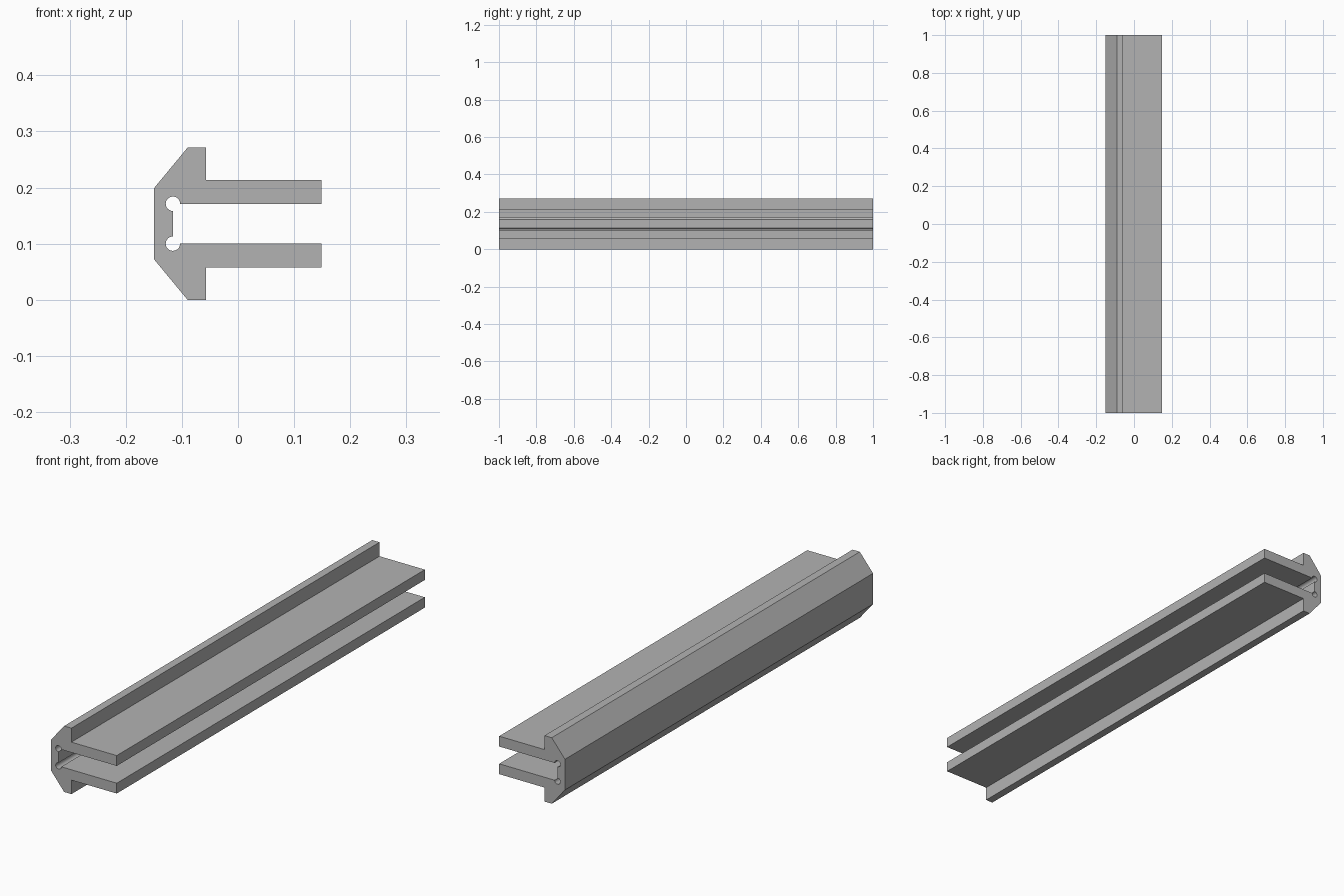
import bpy
import bmesh
from math import cos, sin, radians

cube = bpy.data.objects.get("Cube")
if cube:
    bpy.data.objects.remove(cube, do_unlink=True)

MID = 0.1355      # height of the symmetry plane
LENGTH = 2.0

# Single grey finish
grey = bpy.data.materials.new("plain_grey")
grey.use_nodes = True
colour = (0.45, 0.45, 0.45, 1)
grey.diffuse_color = colour
grey.node_tree.nodes["Principled BSDF"].inputs["Base Color"].default_value = colour

# Upper half of the section, as (x, height above the symmetry plane):
# bevelled back, upright lip, then the flange
upper = [(-0.15, 0.063), (-0.09, 0.1355), (-0.057, 0.1355),
         (-0.057, 0.078), (0.149, 0.078), (0.149, 0.0355)]

# Round relief groove in the inner corner, three quarters of a circle
cx, cz, r, steps = -0.116, 0.0355, 0.0128, 24
for i in range(steps + 1):
    a = radians(270 * i / steps)
    upper.append((cx + r * cos(a), cz + r * sin(a)))

# Mirror to the lower half and close the outline
outline = upper + [(x, -z) for x, z in reversed(upper)]

# Extrude the section along y
bm = bmesh.new()
face = bm.faces.new([bm.verts.new((x, -LENGTH / 2, MID + z)) for x, z in outline])
result = bmesh.ops.extrude_face_region(bm, geom=[face], use_keep_orig=True)
moved = [g for g in result["geom"] if isinstance(g, bmesh.types.BMVert)]
bmesh.ops.translate(bm, verts=moved, vec=(0, LENGTH, 0))
bmesh.ops.recalc_face_normals(bm, faces=bm.faces)

mesh = bpy.data.meshes.new("slotted_rail")
bm.to_mesh(mesh)
bm.free()
mesh.materials.append(grey)
rail = bpy.data.objects.new("slotted_rail", mesh)
bpy.context.collection.objects.link(rail)

# Smooth grooves, crisp edges elsewhere
bpy.ops.object.select_all(action='DESELECT')
rail.select_set(True)
bpy.context.view_layer.objects.active = rail
bpy.ops.object.shade_smooth_by_angle(angle=radians(30))
